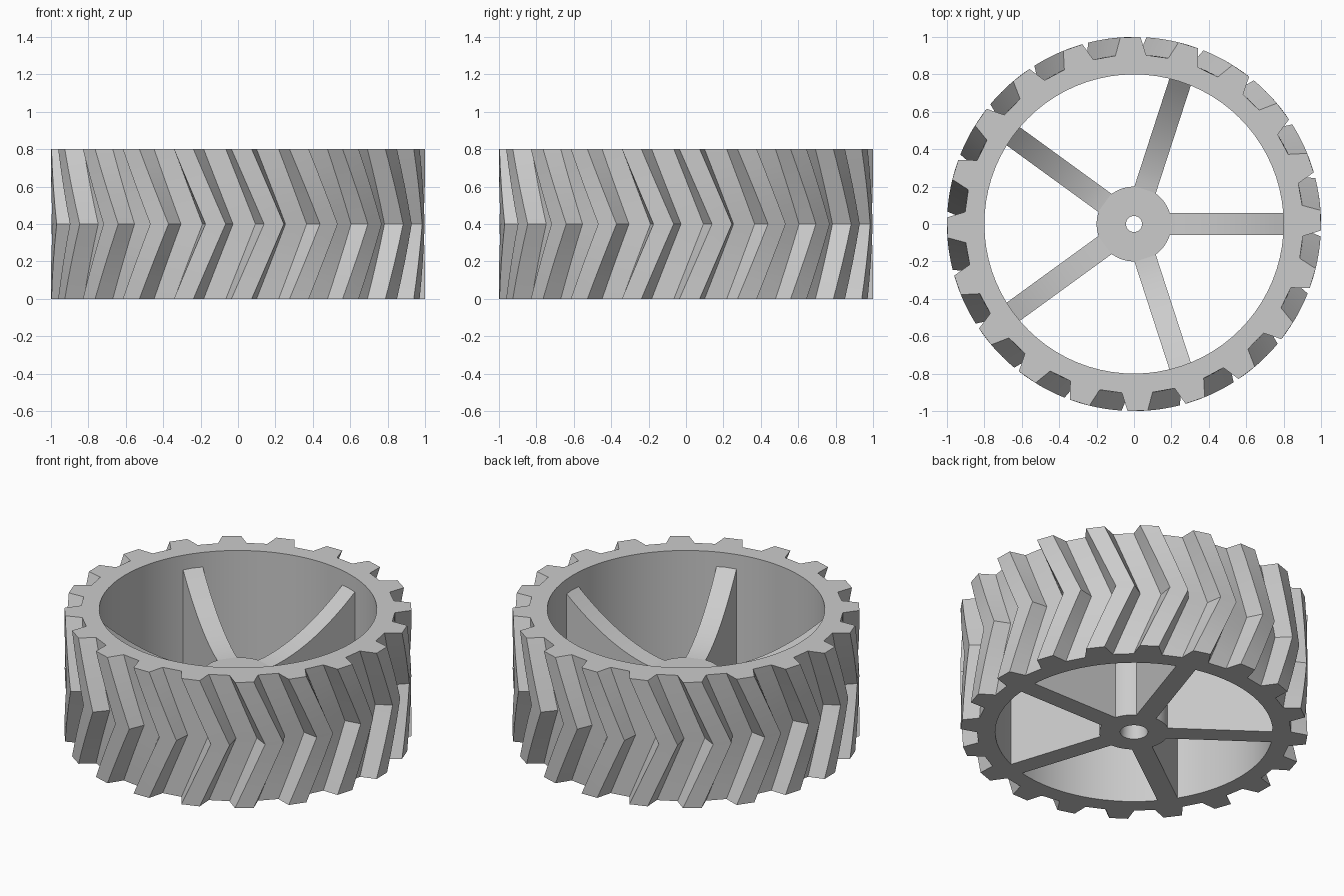
import bpy, bmesh
from math import sin, cos, radians, tau

cube = bpy.data.objects.get("Cube")
if cube:
    bpy.data.objects.remove(cube, do_unlink=True)

grey = bpy.data.materials.new("plain_grey")
grey.use_nodes = True
grey.diffuse_color = (0.6, 0.6, 0.6, 1)
grey.node_tree.nodes["Principled BSDF"].inputs["Base Color"].default_value = grey.diffuse_color

TEETH, TWIST, STEPS = 20, 10, 8
HEIGHT, TIP_R, ROOT_R, INNER_R = 0.8, 1.0, 0.905, 0.8
TIP_HALF, BASE_HALF, FIRST = 3.1, 5.2, -88.9     # tooth angles in degrees
HUB_R, HUB_H, SPOKE_HALF = 0.2, 0.4, 0.06


def polar(r, angle, z):
    return (r * cos(angle), r * sin(angle), z)


def finish(bm, name):
    bmesh.ops.recalc_face_normals(bm, faces=bm.faces)
    mesh = bpy.data.meshes.new(name)
    bm.to_mesh(mesh)
    bm.free()
    obj = bpy.data.objects.new(name, mesh)
    bpy.context.collection.objects.link(obj)
    mesh.materials.append(grey)
    bpy.ops.object.select_all(action="DESELECT")
    obj.select_set(True)
    bpy.context.view_layer.objects.active = obj
    bpy.ops.object.shade_smooth_by_angle(angle=radians(20))
    return obj


def bridge_rings(bm, rings, closed=False):
    """Join rings of equal vertex count with quads."""
    pairs = list(zip(rings, rings[1:]))
    if closed:
        pairs.append((rings[-1], rings[0]))
    for a, b in pairs:
        n = len(a)
        for i in range(n):
            j = (i + 1) % n
            bm.faces.new((a[i], a[j], b[j], b[i]))


# Rim with herringbone tread: a toothed section twisted one way, then back
bm = bmesh.new()
tooth = ((-BASE_HALF, ROOT_R), (-TIP_HALF, TIP_R), (TIP_HALF, TIP_R), (BASE_HALF, ROOT_R))
rings = []
for s in range(STEPS + 1):
    t = s / STEPS
    twist = TWIST * (1 - abs(2 * t - 1))
    rings.append([bm.verts.new(polar(r, radians(FIRST + k * 360 / TEETH + a + twist), t * HEIGHT))
                  for k in range(TEETH) for a, r in tooth])
count = TEETH * len(tooth)
for z in (HEIGHT, 0):
    rings.append([bm.verts.new(polar(INNER_R, radians(FIRST - BASE_HALF) + i * tau / count, z))
                  for i in range(count)])
bridge_rings(bm, rings, closed=True)
finish(bm, "treaded_rim")

# Hub with a tapered axle hole
bm = bmesh.new()
profile = ((0.043, HUB_H), (HUB_R, HUB_H), (HUB_R, 0), (0.08, 0))
rings = [[bm.verts.new(polar(r, i * tau / 64, z)) for i in range(64)] for r, z in profile]
bridge_rings(bm, rings, closed=True)
finish(bm, "hub")


# Spokes: flat underside, top edge sweeping up towards the rim
def spoke(number):
    bm = bmesh.new()
    start, end, n = 0.185, 0.805, 12
    rings = []
    for i in range(n + 1):
        r = start + (end - start) * i / n
        d = max(r - HUB_R, 0)
        top = HUB_H - 0.001 + 0.15 * d + 0.61 * d * d
        rings.append([bm.verts.new((r, y, z)) for y, z in
                      ((-SPOKE_HALF, 0), (SPOKE_HALF, 0), (SPOKE_HALF, top), (-SPOKE_HALF, top))])
    bridge_rings(bm, rings)
    bm.faces.new(rings[0])
    bm.faces.new(rings[-1])
    finish(bm, f"spoke_{number + 1}").rotation_euler.z = number * tau / 5


for k in range(5):
    spoke(k)
